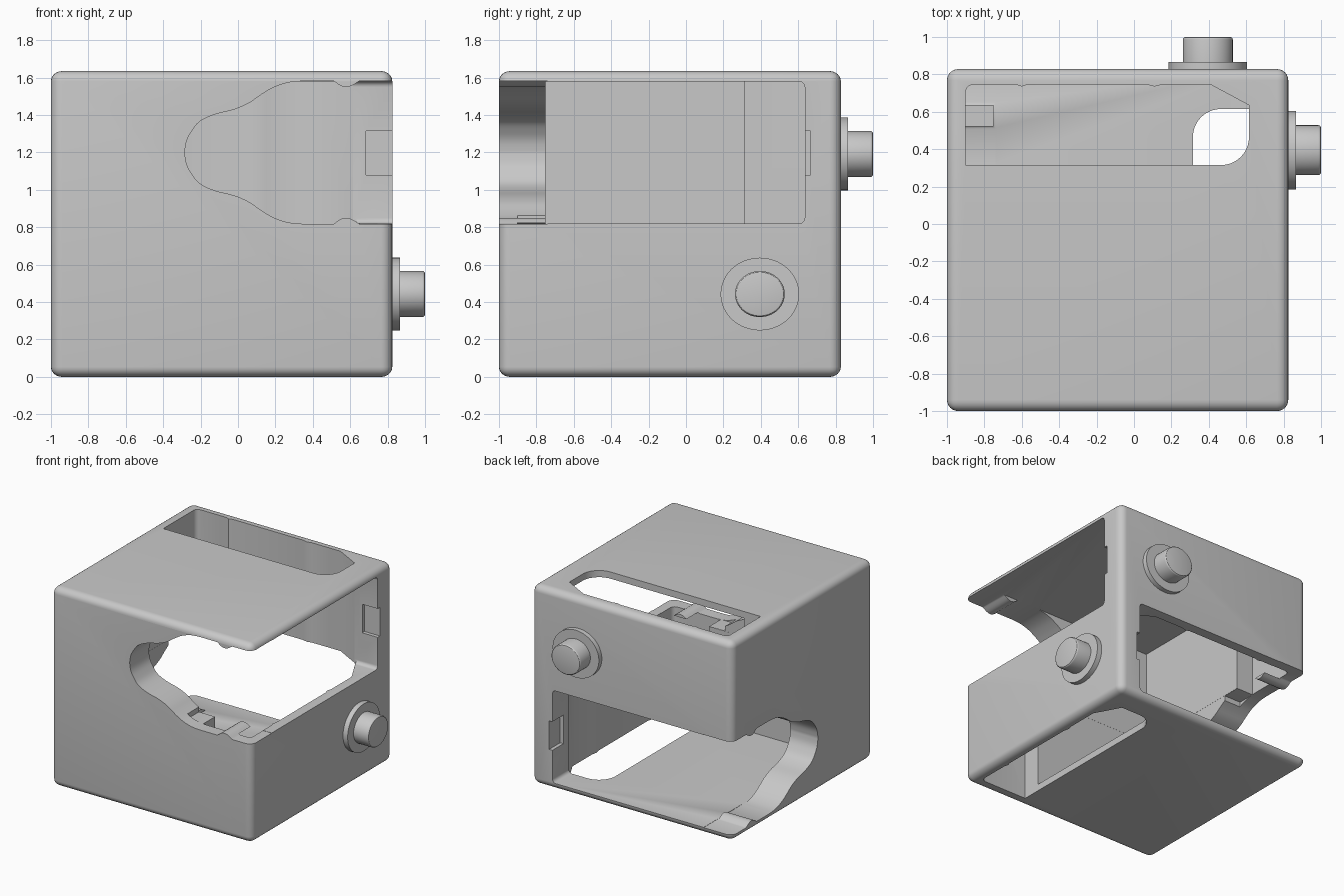
import bpy, bmesh, math
from mathutils import Matrix, Vector

if "Cube" in bpy.data.objects:
    bpy.data.objects.remove(bpy.data.objects["Cube"])

H = 1.635
# Half-turn about the horizontal diagonal: the lower half repeats the upper half
TURN = Matrix(((0, 1, 0, 0), (1, 0, 0, 0), (0, 0, -1, H), (0, 0, 0, 1)))

grey = bpy.data.materials.new("plain grey")
grey.diffuse_color = (0.58, 0.58, 0.58, 1)
grey.use_nodes = True
grey.node_tree.nodes["Principled BSDF"].inputs["Base Color"].default_value = grey.diffuse_color


def finish(name, bm):
    bmesh.ops.recalc_face_normals(bm, faces=bm.faces)
    me = bpy.data.meshes.new(name)
    bm.to_mesh(me)
    bm.free()
    ob = bpy.data.objects.new(name, me)
    bpy.context.collection.objects.link(ob)
    me.materials.append(grey)
    return ob


def smooth(ob):
    bpy.ops.object.select_all(action='DESELECT')
    ob.select_set(True)
    bpy.context.view_layer.objects.active = ob
    bpy.ops.object.shade_smooth_by_angle(angle=math.radians(30))


def prism(name, pts, axis, lo, hi, matrix):
    """Extrude a 2D outline along axis 0, 1 or 2 from lo to hi."""
    bm = bmesh.new()
    rings = []
    for d in (lo, hi):
        ring = []
        for p in pts:
            c = list(p)
            c.insert(axis, d)
            ring.append(bm.verts.new(matrix @ Vector(c)))
        rings.append(ring)
    n = len(pts)
    bm.faces.new(rings[0])
    bm.faces.new(rings[1])
    for i in range(n):
        j = (i + 1) % n
        bm.faces.new((rings[0][i], rings[0][j], rings[1][j], rings[1][i]))
    return finish(name, bm)


def arc(cx, cy, r, a0, a1, n=10):
    return [(cx + r * math.cos(math.radians(a0 + (a1 - a0) * i / n)),
             cy + r * math.sin(math.radians(a0 + (a1 - a0) * i / n))) for i in range(n + 1)]


def rect(a0, a1, b0, b1):
    return [(a0, b0), (a1, b0), (a1, b1), (a0, b1)]


def curve(pts, n=4):
    """Smooth curve through the points (Catmull-Rom)."""
    v = [Vector(p) for p in pts]
    v = [v[0]] + v + [v[-1]]
    out = []
    for i in range(1, len(v) - 2):
        a, b, c, d = v[i - 1:i + 3]
        for k in range(n):
            t = k / n
            out.append(tuple(0.5 * (2 * b + (c - a) * t + (2 * a - 5 * b + 4 * c - d) * t * t
                                    + (3 * b - a - 3 * c + d) * t ** 3)))
    return out + [tuple(v[-1])]


# Outer block with rounded edges
bm = bmesh.new()
bmesh.ops.create_cube(bm, size=1)
bmesh.ops.scale(bm, vec=(1.825, 1.828, 1.825), verts=bm.verts)
bmesh.ops.bevel(bm, geom=bm.edges[:], offset=0.06, segments=6, profile=0.5, affect='EDGES')
bmesh.ops.scale(bm, vec=(1, 1, H / 1.825), verts=bm.verts)
bmesh.ops.translate(bm, vec=(-0.0875, -0.086, H / 2), verts=bm.verts)
block = finish("hollow_block", bm)

# Wavy outline of the corner opening: x and half height above its centre line
half = curve([(-0.285, 0), (-0.275, 0.06), (-0.25, 0.11), (-0.205, 0.165), (-0.125, 0.203),
              (-0.02, 0.23), (0.06, 0.265), (0.125, 0.31), (0.195, 0.35), (0.275, 0.375),
              (0.355, 0.382)])
half += [(0.51, 0.382)] + curve([(0.515, 0.38), (0.55, 0.356), (0.58, 0.35), (0.61, 0.358),
                                 (0.645, 0.38)]) + [(0.65, 0.382), (0.9, 0.382)]
wave = [(x, 1.2 + h) for x, h in half] + [(x, 1.2 - h) for x, h in reversed(half[1:])]

# Right opening, rounded at its back corners
opening = ([(-0.75, 0.82)] + arc(0.605, 0.85, 0.03, -90, 0, 5)
           + arc(0.605, 1.55, 0.03, 0, 90, 5) + [(-0.75, 1.58)])

# Long slot in the top
slot = ([(-0.9, 0.315)] + arc(0.465, 0.465, 0.15, -90, 0)
        + [(0.615, 0.635), (0.41, 0.745),
           (0.15, 0.745), (0.11, 0.735), (0.07, 0.745),
           (-0.57, 0.745), (-0.6, 0.735), (-0.63, 0.745)]
        + arc(-0.86, 0.705, 0.04, 90, 180, 5))

cutters = []
for m in (Matrix.Identity(4), TURN):
    cutters += [
        prism("cavity_cutter", opening, 0, -0.75, 0.9, m),
        prism("wave_cutter", wave, 1, -1.1, -0.74, m),
        prism("slot_cutter", slot, 2, 0.81, 1.75, m),
        prism("latch_cutter", rect(0.685, 0.9, 1.08, 1.315), 1, 0.6, 0.665, m),
    ]
    # Small step in the wavy rim, beside the opposite slot
    cutters.append(prism("step_cutter", rect(0.17, 0.36, 0.822, 0.905), 1, -0.9, -0.735, m))
# Joins the two cavities
cutters.append(prism("middle_cutter", rect(-0.749, 0.634, -0.749, 0.634), 2, 0.7, 0.935,
                     Matrix.Identity(4)))

bpy.context.view_layer.objects.active = block
for c in cutters:
    c.hide_render = True
    mod = block.modifiers.new("cut", 'BOOLEAN')
    mod.operation = 'DIFFERENCE'
    mod.solver = 'EXACT'
    mod.object = c
    bpy.ops.object.modifier_apply(modifier=mod.name)
for c in cutters:
    bpy.data.objects.remove(c, do_unlink=True)
smooth(block)


# Pegs on the right and back, each a flange with a knob
def disc(name, r, x0, x1, bevel, matrix):
    bm = bmesh.new()
    bmesh.ops.create_cone(bm, cap_ends=True, segments=64, radius1=r, radius2=r, depth=x1 - x0)
    if bevel:
        rim = [e for e in bm.edges if all(v.co.z > 0 for v in e.verts)]
        bmesh.ops.bevel(bm, geom=rim, offset=bevel, segments=3, profile=0.5, affect='EDGES')
    place = (matrix @ Matrix.Translation((0, 0.395, 0.443))
             @ Matrix.Diagonal((1, 1, 0.925, 1))
             @ Matrix.Translation(((x0 + x1) / 2, 0, 0)) @ Matrix.Rotation(math.pi / 2, 4, 'Y'))
    bmesh.ops.transform(bm, matrix=place, verts=bm.verts)
    smooth(finish(name, bm))


for side, m in (("right", Matrix.Identity(4)), ("back", TURN)):
    disc(side + "_peg_flange", 0.21, 0.80, 0.867, 0, m)
    disc(side + "_peg_knob", 0.133, 0.85, 1.0, 0.014, m)
